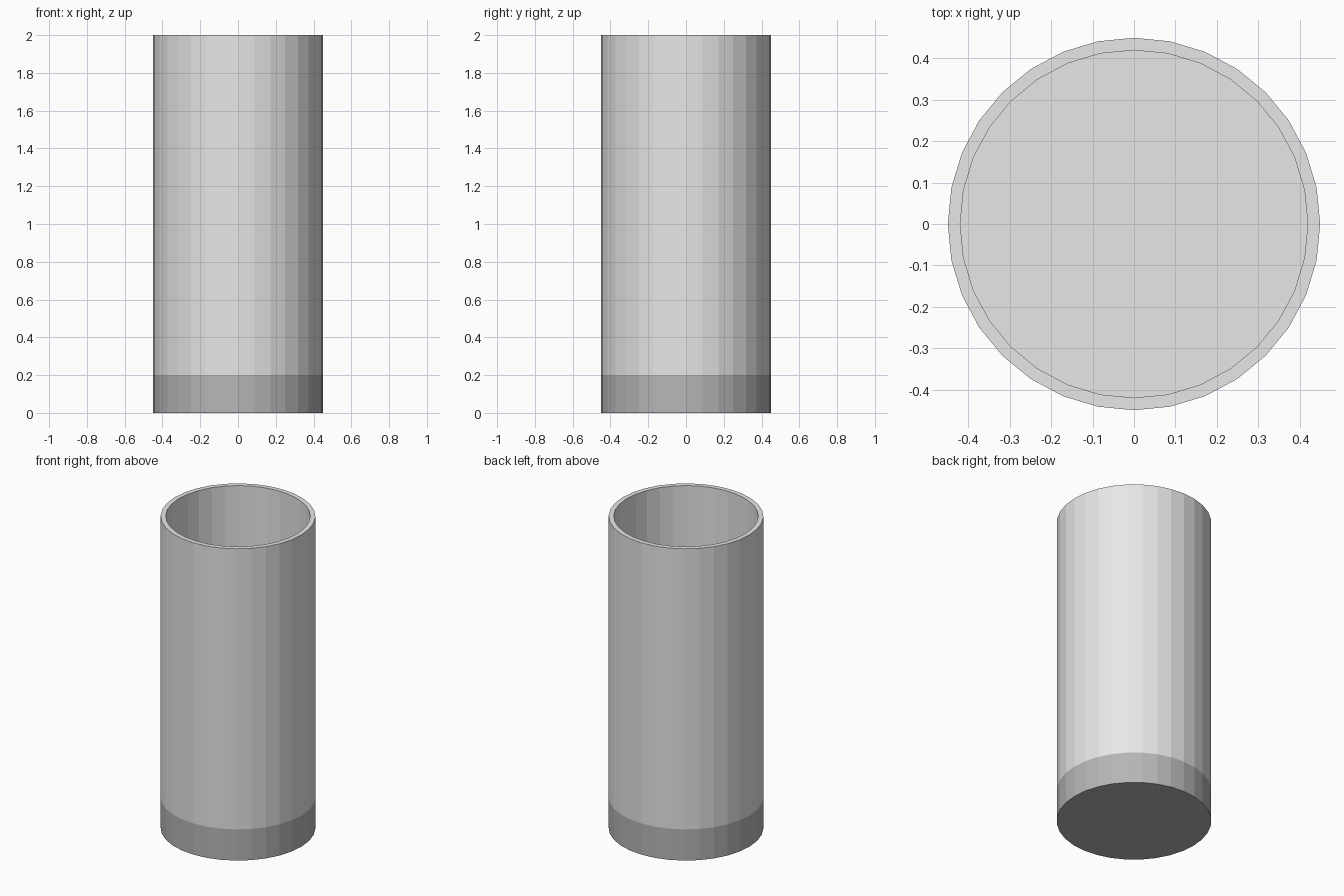
import bpy, bmesh, math

if "Cube" in bpy.data.objects:
    bpy.data.objects.remove(bpy.data.objects["Cube"])

SIDES = 32
BASE_TOP = 0.2

def flat_material(name, value):
    mat = bpy.data.materials.new(name)
    mat.diffuse_color = (value, value, value, 1)
    mat.use_nodes = True
    mat.node_tree.nodes["Principled BSDF"].inputs["Base Color"].default_value = mat.diffuse_color
    return mat

# Profile (radius, z): outside wall upward, over the rim, down the inside
profile = [(0.45, 0), (0.45, BASE_TOP), (0.45, 2), (0.42, 2), (0.42, BASE_TOP)]

bm = bmesh.new()
rings = [[bm.verts.new((r * math.cos(2 * math.pi * i / SIDES),
                        r * math.sin(2 * math.pi * i / SIDES), z))
          for i in range(SIDES)] for r, z in profile]

# Walls and rim; the lowest outside band is the darker base
for level, (a, b) in enumerate(zip(rings, rings[1:])):
    for i in range(SIDES):
        j = (i + 1) % SIDES
        face = bm.faces.new((a[i], a[j], b[j], b[i]))
        face.material_index = 1 if level == 0 else 0

# Underside (dark) and inner floor (light)
bm.faces.new(rings[0][::-1]).material_index = 1
bm.faces.new(rings[-1])

mesh = bpy.data.meshes.new("cup")
bm.to_mesh(mesh)
bm.free()
mesh.materials.append(flat_material("light grey", 0.8))
mesh.materials.append(flat_material("dark grey", 0.47))
bpy.context.collection.objects.link(bpy.data.objects.new("cup", mesh))
